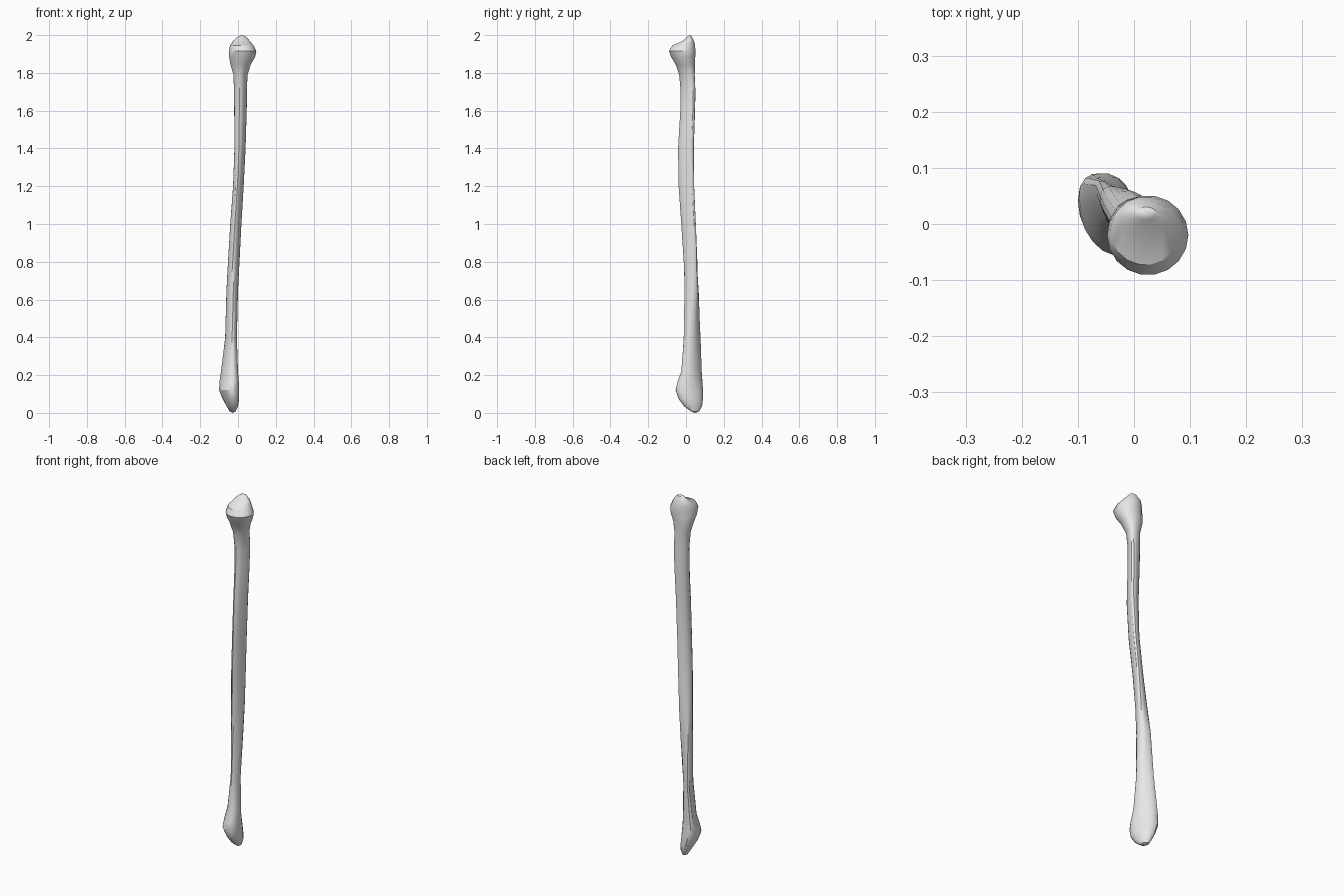
import bpy, bmesh, math

# Cross-sections: z, x min, x max, y min, y max, diagonal skew
SECTIONS = [
    (0.008, -0.045, -0.012, 0.025, 0.070, -0.3),
    (0.035, -0.060, 0.000, -0.010, 0.085, -0.3),
    (0.075, -0.082, 0.006, -0.040, 0.090, -0.3),
    (0.120, -0.100, 0.006, -0.055, 0.090, -0.3),
    (0.165, -0.098, 0.004, -0.045, 0.087, -0.4),
    (0.220, -0.090, 0.000, -0.025, 0.083, -0.5),
    (0.400, -0.068, -0.006, -0.012, 0.077, -0.5),
    (0.650, -0.061, 0.000, -0.008, 0.067, -0.1),
    (0.800, -0.053, 0.008, -0.012, 0.060, 0.2),
    (1.000, -0.041, 0.018, -0.025, 0.052, 0.4),
    (1.200, -0.026, 0.030, -0.039, 0.043, 0.4),
    (1.400, -0.019, 0.040, -0.042, 0.041, 0.3),
    (1.600, -0.020, 0.046, -0.030, 0.048, 0.3),
    (1.700, -0.021, 0.048, -0.028, 0.050, 0.3),
    (1.790, -0.024, 0.050, -0.036, 0.046, 0.2),
    (1.845, -0.040, 0.068, -0.055, 0.048, 0.0),
    (1.885, -0.047, 0.091, -0.079, 0.049, 0.0),
    (1.915, -0.048, 0.097, -0.090, 0.050, 0.0),
    (1.945, -0.042, 0.082, -0.072, 0.048, 0.0),
    (1.970, -0.026, 0.062, -0.015, 0.042, 0.0),
    (1.994, 0.002, 0.040, 0.008, 0.030, 0.0),
]
SIDES = 18


def fit(values, low, high):
    """Rescale values to run from low to high."""
    a, b = min(values), max(values)
    return [low + (v - a) / (b - a) * (high - low) for v in values]


def ring(z, x0, x1, y0, y1, skew):
    """Skewed oval, with three blunt crests along the shaft."""
    shaft = max(0, min(1, (z - 0.1) / 0.3, (1.9 - z) / 0.2))
    xs, ys = [], []
    for i in range(SIDES):
        t = 2 * math.pi * i / SIDES
        r = 1 + 0.11 * shaft * math.cos(3 * (t + math.pi / 2))
        xs.append(r * math.cos(t))
        ys.append(r * math.sin(t + math.asin(skew)))
    return [(x, y, z) for x, y in zip(fit(xs, x0, x1), fit(ys, y0, y1))]


# Bone: shaft, lower end and head lofted as one surface
bm = bmesh.new()
rings = [[bm.verts.new(p) for p in ring(*s)] for s in SECTIONS]
for low, high in zip(rings, rings[1:]):
    for i in range(SIDES):
        j = (i + 1) % SIDES
        bm.faces.new((low[i], low[j], high[j], high[i]))

# Closed tips
for verts, z in ((rings[0], 0.0), (rings[-1], 2.0)):
    tip = bm.verts.new((sum(v.co.x for v in verts) / SIDES,
                        sum(v.co.y for v in verts) / SIDES, z))
    for i in range(SIDES):
        bm.faces.new((verts[i], verts[(i + 1) % SIDES], tip))
bmesh.ops.recalc_face_normals(bm, faces=bm.faces)

mesh = bpy.data.meshes.new("long_bone")
bm.to_mesh(mesh)
bm.free()
bone = bpy.data.objects.new("long_bone", mesh)
bpy.context.collection.objects.link(bone)

# Bone colour
mat = bpy.data.materials.new("pale grey")
mat.diffuse_color = (0.8, 0.8, 0.8, 1)
mesh.materials.append(mat)

# Smooth surface with crisp ridges
bpy.context.view_layer.objects.active = bone
bone.select_set(True)
bpy.ops.object.shade_smooth_by_angle(angle=math.radians(30))
